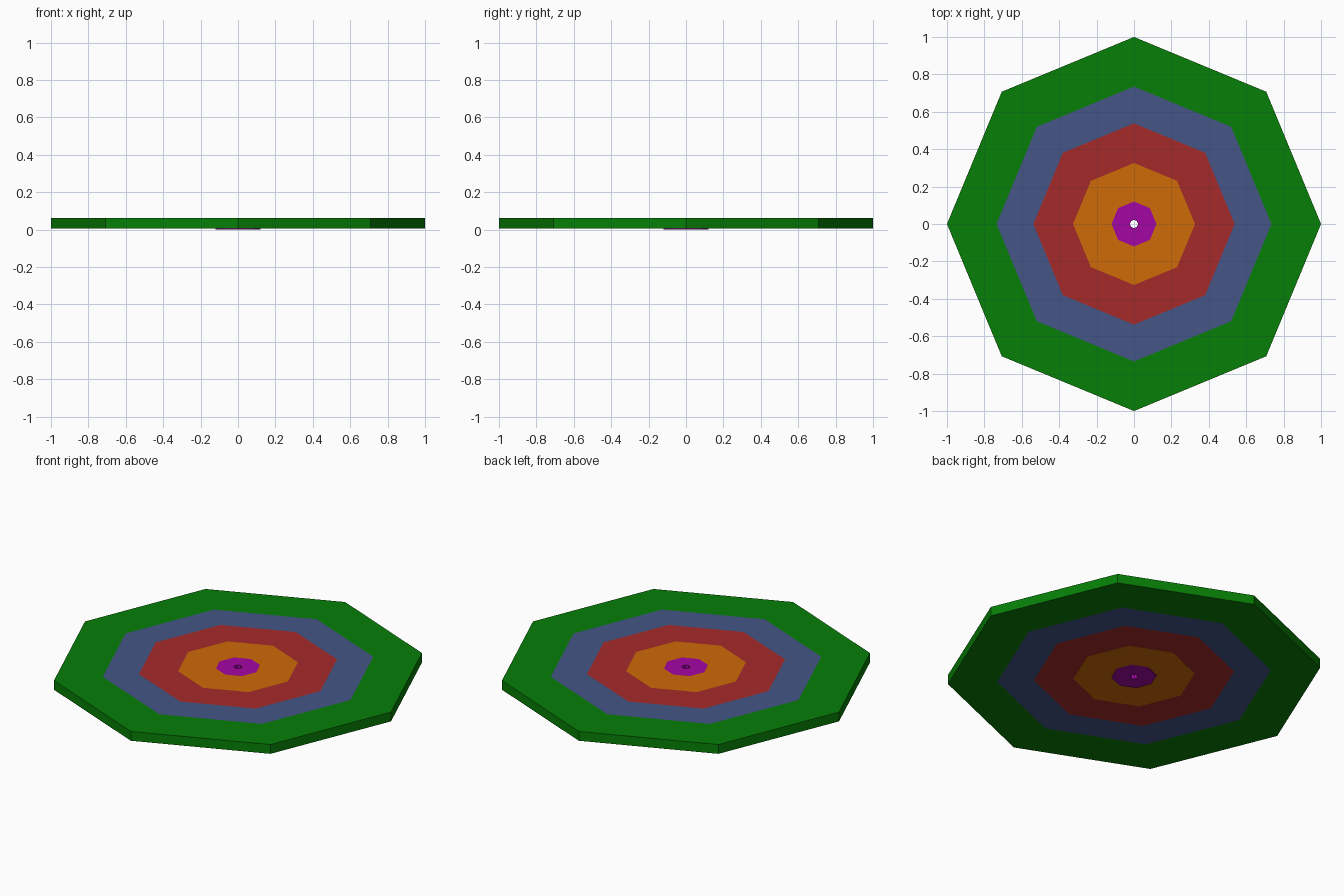
import bpy, bmesh
from math import cos, sin, pi

if "Cube" in bpy.data.objects:
    bpy.data.objects.remove(bpy.data.objects["Cube"])

SIDES = 8


def ring(name, outer, inner, z0, z1, color):
    """Octagonal ring: a rectangular cross-section swept round in flat facets."""
    bm = bmesh.new()
    profile = [(outer, z0), (outer, z1), (inner, z1), (inner, z0)]
    loops = []
    for i in range(SIDES):
        a = 2 * pi * i / SIDES
        loops.append([bm.verts.new((r * cos(a), r * sin(a), z)) for r, z in profile])
    for i in range(SIDES):
        a, b = loops[i], loops[(i + 1) % SIDES]
        for j in range(4):
            k = (j + 1) % 4
            bm.faces.new((a[j], b[j], b[k], a[k]))
    bmesh.ops.recalc_face_normals(bm, faces=bm.faces)
    mesh = bpy.data.meshes.new(name)
    bm.to_mesh(mesh)
    bm.free()
    mat = bpy.data.materials.new(name + "_color")
    mat.diffuse_color = (*color, 1)
    mat.use_nodes = True
    mat.node_tree.nodes["Principled BSDF"].inputs["Base Color"].default_value = mat.diffuse_color
    mesh.materials.append(mat)
    obj = bpy.data.objects.new(name, mesh)
    bpy.context.collection.objects.link(obj)


# Concentric bands, from the rim to the pierced hub
ring("outer_band", 1.0, 0.735, 0.006, 0.061, (0.002, 0.21, 0.002))
ring("blue_band", 0.735, 0.538, 0.006, 0.061, (0.06, 0.092, 0.245))
ring("red_band", 0.538, 0.326, 0.006, 0.061, (0.38, 0.023, 0.023))
ring("orange_band", 0.326, 0.12, 0.005, 0.061, (0.62, 0.145, 0.002))
# The hub sits slightly proud of the underside
ring("hub", 0.12, 0.022, 0.0, 0.061, (0.37, 0.002, 0.37))
